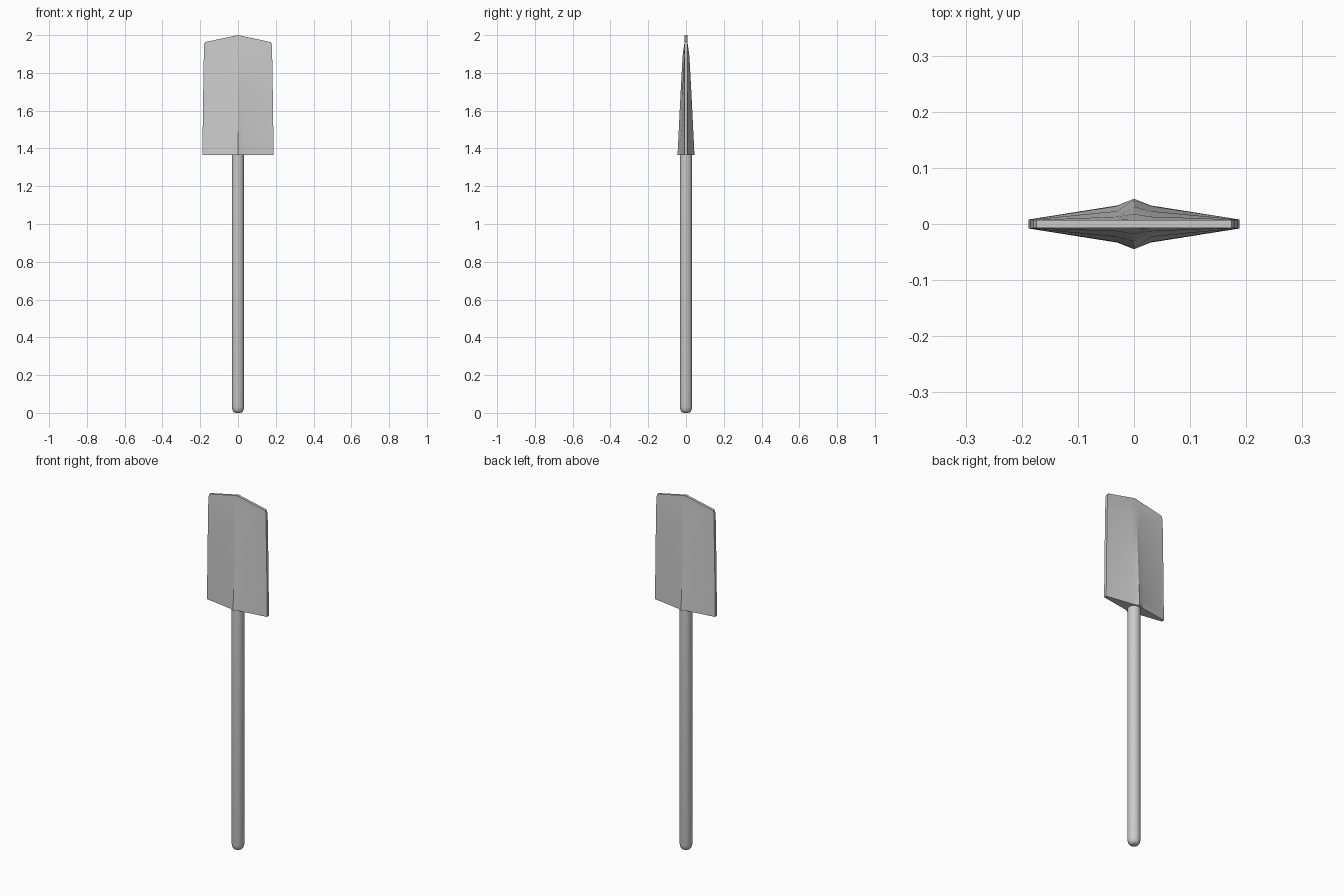
import bpy, bmesh, math

cube = bpy.data.objects.get("Cube")
if cube:
    bpy.data.objects.remove(cube, do_unlink=True)

grey = bpy.data.materials.new("plain_grey")
grey.use_nodes = True
colour = (0.6, 0.6, 0.6, 1)
grey.diffuse_color = colour
grey.node_tree.nodes["Principled BSDF"].inputs["Base Color"].default_value = colour


def finish(bm, name, angle):
    bmesh.ops.recalc_face_normals(bm, faces=bm.faces)
    mesh = bpy.data.meshes.new(name)
    bm.to_mesh(mesh)
    bm.free()
    obj = bpy.data.objects.new(name, mesh)
    bpy.context.collection.objects.link(obj)
    mesh.materials.append(grey)
    bpy.ops.object.select_all(action="DESELECT")
    obj.select_set(True)
    bpy.context.view_layer.objects.active = obj
    bpy.ops.object.shade_smooth_by_angle(angle=math.radians(angle))


def loft(name, rings, angle):
    bm = bmesh.new()
    loops = [[bm.verts.new(p) for p in ring] for ring in rings]
    n = len(loops[0])
    for low, high in zip(loops, loops[1:]):
        for i in range(n):
            j = (i + 1) % n
            bm.faces.new((low[i], low[j], high[j], high[i]))
    bm.faces.new(loops[0])
    bm.faces.new(loops[-1])
    finish(bm, name, angle)


# Blade: ridged cross-section thinning towards a shallow peaked tip
def blade_ring(z, half_width, edge, shoulder, ridge, drop=0):
    quarter = [(half_width, edge), (0.03, shoulder), (0, ridge)]
    upper = quarter + [(-x, y) for x, y in quarter[-2::-1]]
    outline = upper + [(x, -y) for x, y in reversed(upper)]
    return [(x, y, z - drop * abs(x) / half_width) for x, y in outline]


loft("blade", [
    blade_ring(1.365, 0.188, 0.008, 0.033, 0.045),
    blade_ring(1.40, 0.188, 0.008, 0.032, 0.043),
    blade_ring(1.65, 0.185, 0.008, 0.023, 0.031),
    blade_ring(1.89, 0.181, 0.008, 0.013, 0.018),
    blade_ring(1.955, 0.180, 0.007, 0.008, 0.009, 0.01),
    blade_ring(2.0, 0.174, 0.007, 0.007, 0.007, 0.037),
], 12)

# Handle: round shaft with a softened butt end, running into the blade
SIDES, RADIUS = 16, 0.033
profile = [(0.010, 0), (0.022, 0.004), (0.029, 0.013), (RADIUS, 0.032), (RADIUS, 1.40)]
loft("handle", [
    [(r * math.cos(a), r * math.sin(a), z)
     for a in (math.tau * i / SIDES for i in range(SIDES))]
    for r, z in profile
], 50)
